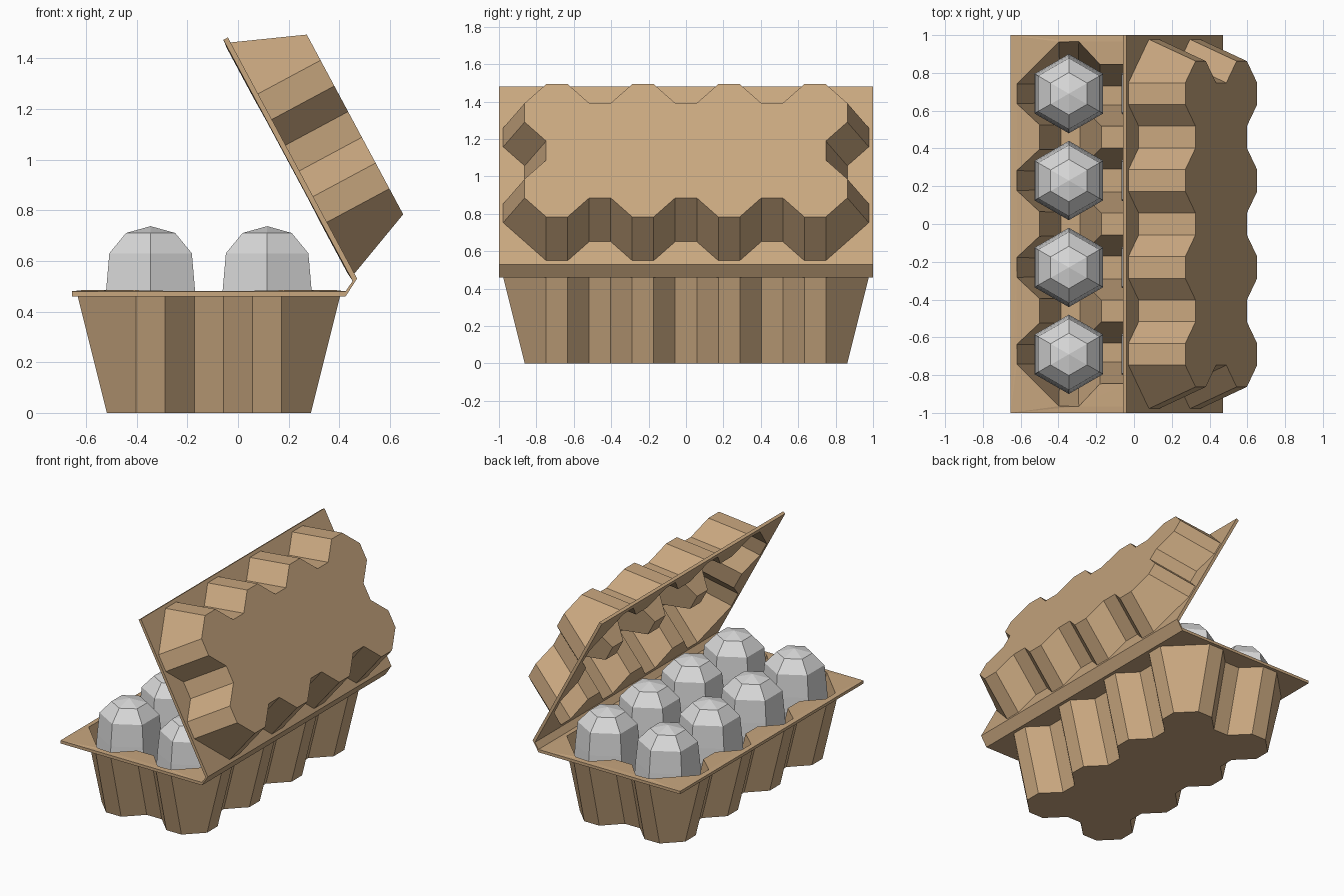
import bpy, bmesh, math
from mathutils import Matrix

default = bpy.data.objects.get("Cube")
if default:
    bpy.data.objects.remove(default, do_unlink=True)

PITCH = 0.46            # spacing between cups
E = PITCH / 8           # half width of a cup's flat side
FLARE = 2 * E           # how far the walls lean out
THICK = 0.02
MID_X = -0.115


def material(name, color):
    mat = bpy.data.materials.new(name)
    mat.use_nodes = True
    mat.diffuse_color = (*color, 1)
    mat.node_tree.nodes["Principled BSDF"].inputs["Base Color"].default_value = (*color, 1)
    return mat


card = material("brown cardboard", (0.58, 0.385, 0.212))
shell_white = material("egg white", (0.69, 0.69, 0.69))


def finish(bm, name, mat, matrix=Matrix()):
    mesh = bpy.data.meshes.new(name)
    bm.to_mesh(mesh)
    bm.free()
    mesh.materials.append(mat)
    obj = bpy.data.objects.new(name, mesh)
    bpy.context.collection.objects.link(obj)
    obj.matrix_world = matrix
    return obj


def side(count):
    """Scalloped edge as (position along the side, inset) pairs."""
    points = []
    for i in range(count):
        c = (i - (count - 1) / 2) * PITCH
        points += [(c - E, 0), (c + E, 0)]
        if i < count - 1:
            points += [(c + 3 * E, 2 * E), (c + 5 * E, 2 * E)]
    return points


def outline(grow):
    """Counter-clockwise outline round a two by four block of cups."""
    x, y = 7 * E + grow, 15 * E + grow
    long, short = side(4), side(2)
    return ([(x - o, t) for t, o in long] + [(-t, y - o) for t, o in short]
            + [(o - x, -t) for t, o in long] + [(t, o - y) for t, o in short])


def carton_half(name, depth, matrix):
    """Flanged shell hanging below its rim, thickened inwards."""
    bm = bmesh.new()

    def ring(points, z):
        return [bm.verts.new((x, y, z)) for x, y in points]

    def pairs(loop):
        return list(zip(loop, loop[1:] + loop[:1]))

    flange = ring([(-0.54, -1), (0.54, -1), (0.54, 1), (-0.54, 1)], 0)
    top = ring(outline(FLARE), 0)
    edges = [bm.edges.new(p) for loop in (flange, top) for p in pairs(loop)]
    bmesh.ops.triangle_fill(bm, edges=edges, use_beauty=True, normal=(0, 0, -1))
    for f in bm.faces:
        f.normal_update()
        if f.normal.z > 0:
            f.normal_flip()
    base = ring(outline(0), -depth)
    for (a, b), (c, d) in zip(pairs(top), pairs(base)):
        bm.faces.new((a, c, d, b))
    bm.faces.new(base[::-1])
    obj = finish(bm, name, card, matrix)
    solid = obj.modifiers.new("thickness", 'SOLIDIFY')
    solid.thickness = THICK
    solid.offset = -1
    solid.use_even_offset = True

    # tapered posts between the cups
    height = depth - THICK
    for i in (-1, 0, 1):
        bm = bmesh.new()
        bmesh.ops.create_cone(bm, cap_ends=True, segments=4, depth=height,
                              radius1=3 * E * math.sqrt(2), radius2=E * math.sqrt(2),
                              matrix=Matrix.Rotation(math.pi / 4, 4, 'Z'))
        place = Matrix.Translation((0, i * PITCH, -depth + THICK / 2 + height / 2))
        finish(bm, f"{name}_post_{i + 2}", card, matrix @ place)


# tray and open lid
carton_half("tray", 0.46, Matrix.Translation((MID_X, 0, 0.46)))
carton_half("lid", 0.28, Matrix.Translation((0.215, 0, 1.006))
            @ Matrix.Rotation(math.radians(-118.2), 4, 'Y'))

# hinge strip joining the two flanges
bm = bmesh.new()
section = [(0.425, 0.46), (0.47, 0.53), (0.452, 0.52), (0.425, 0.48)]
strip = bm.faces.new([bm.verts.new((x, -1, z)) for x, z in section])
grown = bmesh.ops.extrude_face_region(bm, geom=[strip], use_keep_orig=True)
bmesh.ops.translate(bm, vec=(0, 2, 0),
                    verts=[v for v in grown["geom"] if isinstance(v, bmesh.types.BMVert)])
bmesh.ops.recalc_face_normals(bm, faces=bm.faces)
finish(bm, "hinge", card)


# faceted eggs
def egg(name, x, y):
    bm = bmesh.new()
    profile = [(0.12, 0.15), (0.19, 0.27), (0.21, 0.38), (0.203, 0.48),
               (0.188, 0.63), (0.112, 0.71)]
    rings = []
    for r, z in profile:
        angles = [math.pi / 2 + k * math.pi / 3 for k in range(6)]
        rings.append([bm.verts.new((r * math.cos(a), r * math.sin(a), z)) for a in angles])
    for low, high in zip(rings, rings[1:]):
        for k in range(6):
            n = (k + 1) % 6
            bm.faces.new((low[k], low[n], high[n], high[k]))
    bm.faces.new(rings[0][::-1])
    tip = bm.verts.new((0, 0, 0.737))
    for k in range(6):
        bm.faces.new((rings[-1][k], rings[-1][(k + 1) % 6], tip))
    finish(bm, name, shell_white, Matrix.Translation((x, y, 0)))


for col in range(2):
    for row in range(4):
        egg(f"egg_{col * 4 + row + 1}", MID_X + (col - 0.5) * PITCH, (row - 1.5) * PITCH)
